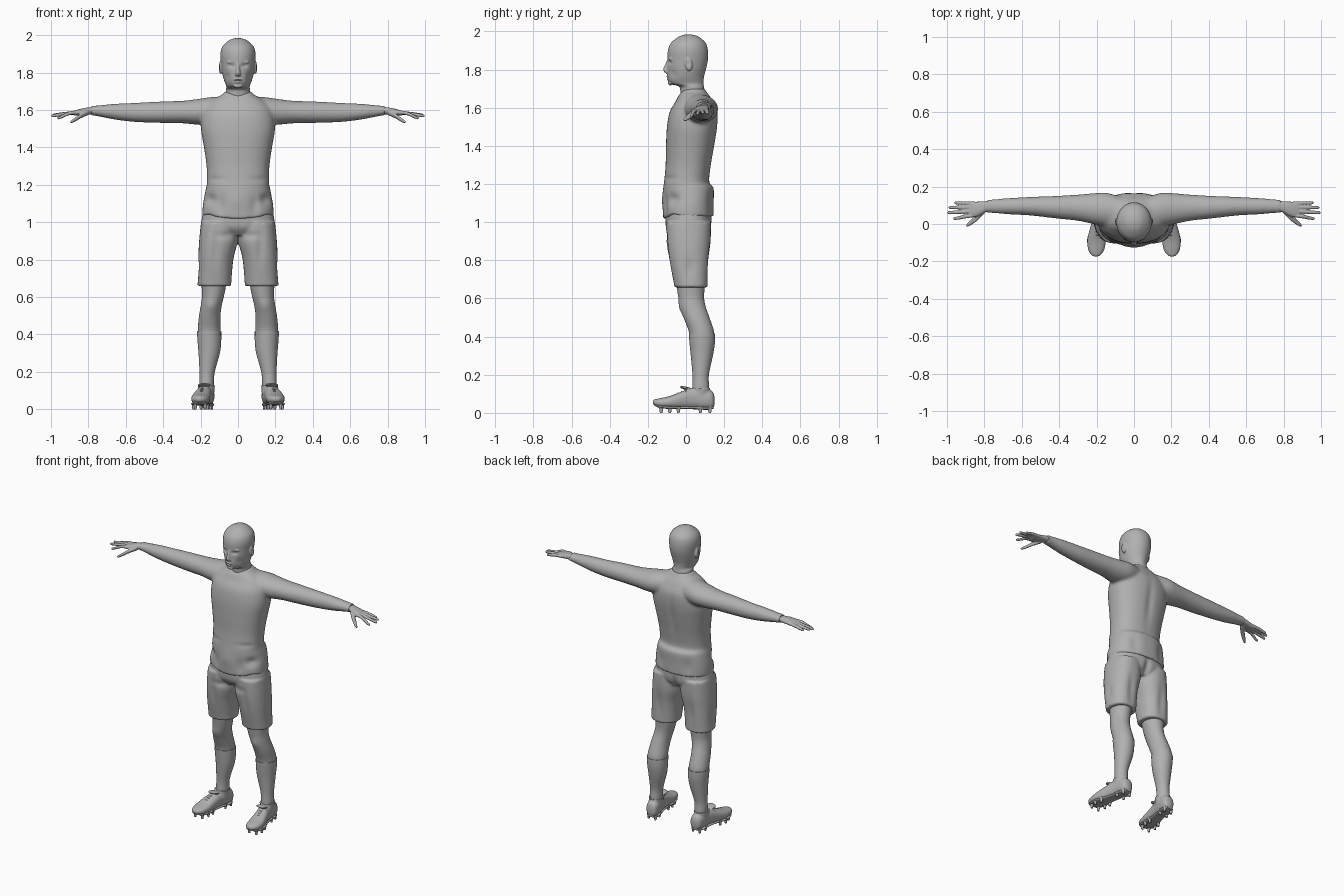
import bpy, bmesh, math
from mathutils import Vector, Matrix

grey = bpy.data.materials.new("matte_grey")
grey.diffuse_color = (0.44, 0.44, 0.44, 1)


def spline(rings, sub):
    """Catmull-Rom refinement of a ring list."""
    out = []
    for i in range(len(rings) - 1):
        p = [rings[max(0, min(len(rings) - 1, i + k))] for k in (-1, 0, 1, 2)]
        for s in range(sub):
            t = s / sub
            out.append([0.5 * (2 * b + (c - a) * t + (2 * a - 5 * b + 4 * c - d) * t * t
                               + (3 * b - a - 3 * c + d) * t ** 3) for a, b, c, d in zip(*p)])
    return out + [list(rings[-1])]


def loft(bm, rings, axis='z', mirror=False, n=32, sub=4, power=2.0):
    """Closed tube; ring = (position on axis, centre 1, centre 2, radius 1, radius 2)."""
    for side in ((1, -1) if mirror else (1,)):
        loops = []
        for t, c1, c2, r1, r2 in spline(rings, sub):
            r1, r2 = max(r1, 0.001), max(r2, 0.001)
            loop = []
            for k in range(n):
                a = 2 * math.pi * k / n
                c, s = math.cos(a), math.sin(a)
                u = c1 + r1 * math.copysign(abs(c) ** (2 / power), c)
                v = c2 + r2 * math.copysign(abs(s) ** (2 / power), s)
                x, y, z = {'x': (t, u, v), 'y': (u, t, v), 'z': (u, v, t)}[axis]
                loop.append(bm.verts.new((x * side, y, z)))
            loops.append(loop)
        for a, b in zip(loops, loops[1:]):
            for k in range(n):
                bm.faces.new((a[k], a[(k + 1) % n], b[(k + 1) % n], b[k]))
        bm.faces.new(loops[0])
        bm.faces.new(loops[-1])


def ball(bm, centre, radii, mirror=False, tilt=0.0):
    """Ellipsoid, tilted about x."""
    for side in ((1, -1) if mirror else (1,)):
        m = (Matrix.Translation((centre[0] * side, centre[1], centre[2]))
             @ Matrix.Rotation(tilt, 4, 'X') @ Matrix.Diagonal((*radii, 1)))
        bmesh.ops.create_uvsphere(bm, u_segments=20, v_segments=12, radius=1, matrix=m)


def finish(bm, name, voxel=None, smooth=0, dents=()):
    """Make the object, fuse and relax it, then push soft folds into it."""
    bmesh.ops.recalc_face_normals(bm, faces=bm.faces)
    me = bpy.data.meshes.new(name)
    bm.to_mesh(me)
    bm.free()
    ob = bpy.data.objects.new(name, me)
    bpy.context.collection.objects.link(ob)
    if voxel:
        mod = ob.modifiers.new("fuse", 'REMESH')
        mod.mode, mod.voxel_size = 'VOXEL', voxel
        if smooth:
            mod = ob.modifiers.new("relax", 'SMOOTH')
            mod.factor, mod.iterations = 0.5, smooth
        dg = bpy.context.evaluated_depsgraph_get()
        me = bpy.data.meshes.new_from_object(ob.evaluated_get(dg))
        ob.modifiers.clear()
        ob.data = me
        me.name = name
    for centre, size, push in dents:
        for side in (1, -1):
            if side < 0 and centre[0] == 0:
                continue
            for v in me.vertices:
                d = sum(((v.co[i] - centre[i] * (side if i == 0 else 1)) / size[i]) ** 2 for i in range(3))
                if d < 9:
                    v.co += Vector((push[0] * side, push[1], push[2])) * math.exp(-d)
    me.materials.clear()
    me.materials.append(grey)
    bpy.ops.object.select_all(action='DESELECT')
    ob.select_set(True)
    bpy.context.view_layer.objects.active = ob
    bpy.ops.object.shade_smooth_by_angle(angle=math.radians(45))
    return ob


# Head and neck, with nose, lips, brow and ears
bm = bmesh.new()
loft(bm, [(1.62, 0, .045, .075, .07), (1.69, 0, .034, .066, .064), (1.712, 0, .028, .064, .066),
          (1.728, 0, .004, .063, .088), (1.76, 0, -.002, .075, .096), (1.80, 0, .003, .085, .101),
          (1.85, 0, .009, .091, .106), (1.90, 0, .010, .094, .105), (1.94, 0, .012, .083, .091),
          (1.97, 0, .014, .052, .057), (1.981, 0, .014, .028, .03), (1.985, 0, .014, .006, .006)], n=48)
loft(bm, [(1.776, 0, -.088, .010, .008), (1.786, 0, -.098, .017, .014), (1.80, 0, -.102, .013, .018),
          (1.825, 0, -.098, .009, .013), (1.852, 0, -.092, .007, .007)], n=20)
ball(bm, (0, -.094, 1.762), (.024, .010, .005))
ball(bm, (0, -.092, 1.750), (.021, .010, .006))
ball(bm, (0, -.082, 1.729), (.024, .013, .012))
ball(bm, (.034, -.078, 1.856), (.026, .012, .007), True)
ball(bm, (.093, .014, 1.828), (.011, .019, .035), True, 0.15)
finish(bm, "head", .0045, 2, [((.034, -.09, 1.837), (.018, .03, .011), (0, .009, 0)),
                              ((.108, .010, 1.832), (.012, .009, .018), (-.007, 0, 0)),
                              ((0, -.10, 1.756), (.022, .02, .003), (0, .005, 0)),
                              ((.06, -.07, 1.775), (.02, .03, .025), (-.004, .003, 0))])

# Long-sleeved shirt
bm = bmesh.new()
loft(bm, [(1.03, 0, .0125, .191, .1325), (1.10, 0, .0125, .187, .1325), (1.18, 0, .0135, .172, .1315),
          (1.21, 0, .0035, .166, .1185), (1.30, 0, .0125, .168, .1195), (1.40, 0, .0225, .182, .1275),
          (1.50, 0, .0325, .198, .1325), (1.58, 0, .040, .19, .125), (1.63, 0, .044, .165, .100),
          (1.66, 0, .042, .125, .084), (1.685, 0, .037, .082, .069), (1.70, 0, .035, .073, .067)],
     n=48, power=2.3)
loft(bm, [(.05, .06, 1.60, .08, .075), (.15, .077, 1.595, .09, .073), (.22, .082, 1.59, .082, .068),
          (.30, .087, 1.589, .070, .060), (.42, .090, 1.588, .060, .057), (.55, .095, 1.587, .050, .051),
          (.66, .095, 1.591, .044, .042), (.765, .095, 1.596, .036, .027), (.785, .095, 1.596, .039, .029)],
     'x', True)
folds = [((.15, -.07, 1.12), (.035, .06, .03), (-.010, .012, 0)),
         ((.09, -.12, 1.09), (.025, .05, .05), (0, .010, 0)),
         ((0, -.12, 1.12), (.05, .05, .05), (0, -.006, 0)),
         ((.13, -.09, 1.23), (.06, .05, .015), (0, .006, 0)),
         ((.10, .13, 1.10), (.03, .05, .06), (0, -.008, 0)),
         ((0, -.12, 1.03), (.11, .12, .03), (0, 0, -.012)),
         ((.16, -.08, 1.03), (.03, .06, .02), (0, 0, .012)),
         ((0, .15, 1.42), (.025, .05, .14), (0, -.008, 0)),
         ((0, -.04, 1.70), (.06, .05, .025), (0, 0, -.02))]
finish(bm, "shirt", .009, 5, folds)

# Hands: palm, four fingers and a thumb
bm = bmesh.new()
loft(bm, [(.75, .095, 1.596, .028, .020), (.79, .093, 1.596, .029, .019), (.825, .083, 1.592, .037, .018),
          (.86, .077, 1.586, .042, .015), (.882, .078, 1.583, .038, .011)], 'x', True, 24, power=2.3)
for y0, x1, y1, z1 in ((.110, .962, .113, 1.572), (.090, .992, .088, 1.574),
                       (.069, .999, .061, 1.569), (.047, .968, .030, 1.558)):
    loft(bm, [(.85, y0, 1.587, .010, .010), (.90, .6 * y0 + .4 * y1, 1.583, .0105, .010),
              (x1 - .015, y1, z1 + .001, .0088, .0085), (x1 - .004, y1, z1, .006, .006),
              (x1, y1, z1, .002, .002)], 'x', True, 14)
loft(bm, [(.80, .075, 1.588, .020, .015), (.84, .035, 1.569, .019, .013), (.87, .010, 1.549, .015, .011),
          (.888, -.004, 1.539, .011, .009), (.898, -.010, 1.534, .004, .004)], 'x', True, 16)
finish(bm, "hands", .0042, 2)

# Shorts
bm = bmesh.new()
loft(bm, [(.93, 0, .013, .12, .09), (.97, 0, .013, .188, .116), (1.01, 0, .013, .195, .122),
          (1.06, 0, .013, .184, .120)], n=40, power=2.3)
loft(bm, [(.658, .126, .026, .092, .091), (.675, .126, .026, .090, .089), (.80, .119, .016, .094, .105),
          (.90, .105, .013, .103, .117), (1.0, .102, .013, .096, .118)], 'z', True, power=2.3)
finish(bm, "shorts", .008, 3, [((.12, -.10, .86), (.02, .05, .09), (0, .008, 0)),
                               ((.06, -.10, .93), (.05, .05, .02), (0, .008, 0)),
                               ((.12, .12, .78), (.025, .05, .10), (0, -.008, 0)),
                               ((0, .14, .94), (.02, .05, .08), (0, -.018, 0)),
                               ((.21, .02, .76), (.03, .025, .05), (-.007, 0, 0))])

# Bare knees
bm = bmesh.new()
loft(bm, [(.38, .154, .083, .060, .064), (.43, .154, .080, .061, .066), (.50, .151, .055, .057, .068),
          (.56, .142, .035, .056, .067), (.61, .133, .027, .059, .068), (.68, .128, .024, .068, .076),
          (.74, .122, .020, .075, .085)], 'z', True)
finish(bm, "knees", None, 0, [((.145, -.03, .55), (.03, .04, .03), (0, -.006, 0))])

# Socks with a raised top band
bm = bmesh.new()
loft(bm, [(.07, .168, .075, .036, .045), (.14, .168, .077, .039, .044), (.20, .165, .077, .041, .043),
          (.30, .154, .083, .057, .058), (.36, .153, .085, .063, .066), (.40, .154, .084, .0645, .0685),
          (.415, .154, .083, .0645, .0685)], 'z', True)
finish(bm, "socks")

# Boots: upper and ankle collar
bm = bmesh.new()
loft(bm, [(-.174, .203, .056, .006, .006), (-.168, .203, .055, .022, .014), (-.14, .202, .053, .042, .023),
          (-.09, .200, .056, .050, .031), (-.04, .193, .064, .047, .041), (.01, .183, .073, .042, .050),
          (.06, .173, .076, .041, .054), (.11, .167, .072, .041, .053), (.14, .165, .067, .033, .043),
          (.150, .165, .062, .012, .018)], 'y', True, 32, power=2.4)
loft(bm, [(.08, .169, .072, .042, .060), (.115, .169, .074, .044, .052), (.130, .169, .074, .047, .053)],
     'z', True, 28)
ball(bm, (.180, -.002, .130), (.036, .034, .008), True, -0.2)
finish(bm, "boots", .005, 2)

# Sole plates
bm = bmesh.new()
loft(bm, [(-.165, .203, .042, .015, .004), (-.14, .202, .033, .040, .007), (-.08, .200, .028, .050, .008),
          (-.02, .190, .028, .040, .008), (.04, .177, .027, .036, .008), (.11, .167, .024, .040, .008),
          (.145, .165, .028, .020, .006)], 'y', True, 24, power=3)
finish(bm, "soles")

# Studs under the ball and heel
bm = bmesh.new()
for y, cx, w in ((-.13, .202, .026), (-.085, .2, .038), (-.04, .194, .034), (.075, .172, .026), (.125, .166, .025)):
    for k in (-1, 1):
        loft(bm, [(0, cx + k * w, y, .006, .007), (.034, cx + k * w, y, .011, .013)], 'z', True, 10, 1)
finish(bm, "studs")

# Laces crossing the instep
bm = bmesh.new()
for y, cx, z in ((-.06, .196, .094), (-.042, .193, .102), (-.024, .190, .109), (-.006, .186, .117)):
    loft(bm, [(cx - .030, y + .008, z - .009, .003, .003), (cx, y, z + .003, .0035, .0035),
              (cx + .030, y + .008, z - .009, .003, .003)], 'x', True, 8)
finish(bm, "laces")
